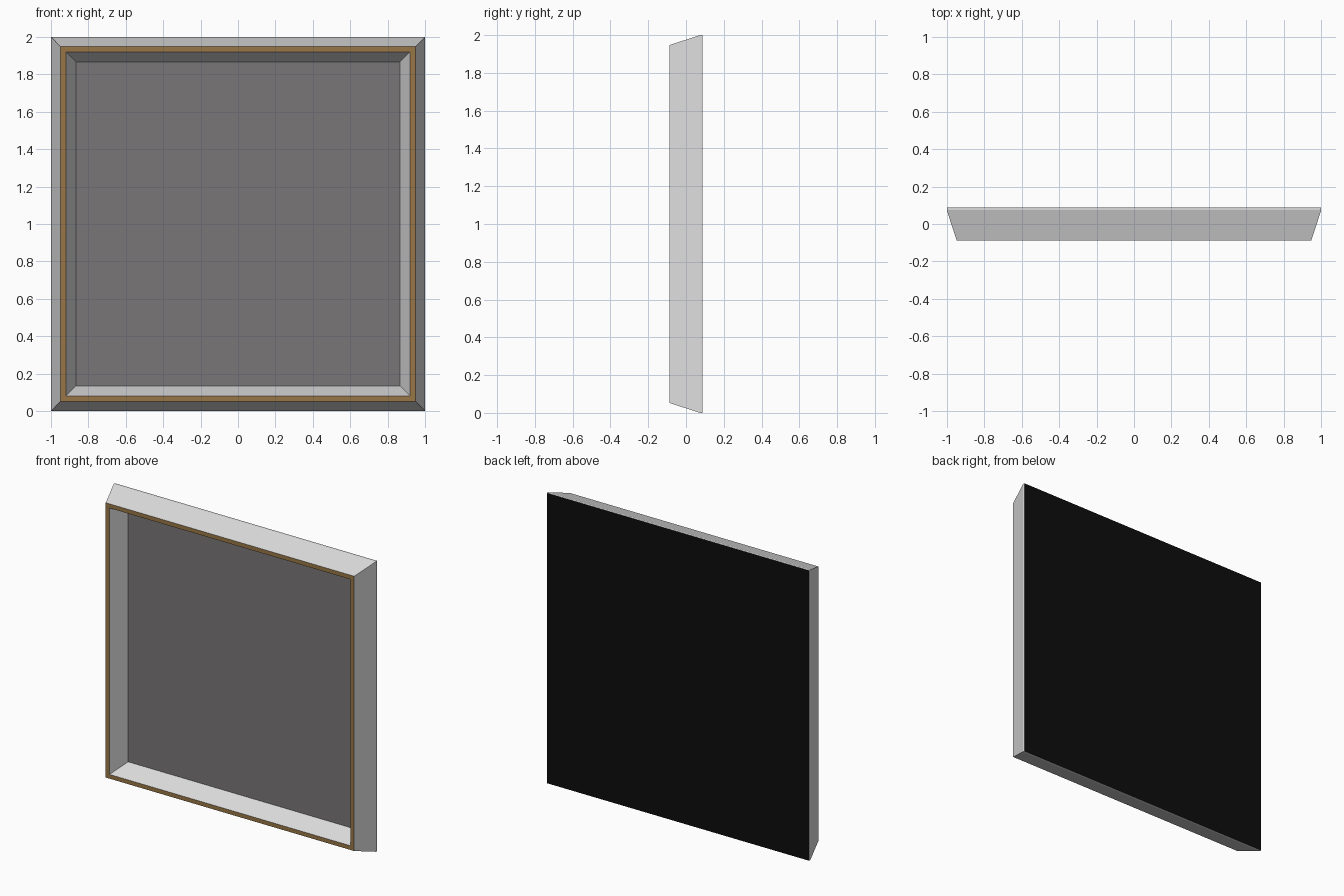
import bpy, bmesh

if "Cube" in bpy.data.objects:
    bpy.data.objects.remove(bpy.data.objects["Cube"])


def material(name, color):
    m = bpy.data.materials.new(name)
    m.diffuse_color = (*color, 1.0)
    m.use_nodes = True
    m.node_tree.nodes["Principled BSDF"].inputs["Base Color"].default_value = m.diffuse_color
    return m


FRAME = material("light grey", (0.73, 0.73, 0.73))
RIM = material("bronze brown", (0.31, 0.18, 0.061))
PANEL = material("dark warm grey", (0.19, 0.183, 0.187))
BACK = material("black", (0.004, 0.004, 0.004))


def square_part(name, mat, rings, cap=None):
    """Bridge square rings (half_size, y), ordered back-outside to inside."""
    bm = bmesh.new()
    loops = [[bm.verts.new((sx * h, y, 1 + sz * h))
              for sx, sz in ((-1, -1), (1, -1), (1, 1), (-1, 1))]
             for h, y in rings]
    for a, b in zip(loops, loops[1:]):
        for i in range(4):
            j = (i + 1) % 4
            bm.faces.new((a[i], a[j], b[j], b[i]))
    if cap == "front":
        bm.faces.new(loops[-1])
    elif cap == "back":
        bm.faces.new(loops[0][::-1])
    me = bpy.data.meshes.new(name)
    bm.to_mesh(me)
    bm.free()
    me.materials.append(mat)
    ob = bpy.data.objects.new(name, me)
    bpy.context.collection.objects.link(ob)
    return ob


Y = 0.088          # half depth
LIP = 0.074        # front of the straight back edge
FLOOR = 0.040      # recessed panel depth

# outer bevelled frame with a thin straight lip at the back
square_part("outer_frame", FRAME, [(1.0, Y), (1.0, LIP), (0.947, -Y)])
# narrow coloured front edge
square_part("front_rim", RIM, [(0.947, -Y), (0.918, -Y)])
# sloped inner walls
square_part("inner_walls", FRAME, [(0.918, -Y), (0.866, FLOOR)])
# recessed face
square_part("recessed_panel", PANEL, [(0.866, FLOOR)], cap="front")
# flat backing
square_part("back_panel", BACK, [(1.0, Y)], cap="back")
